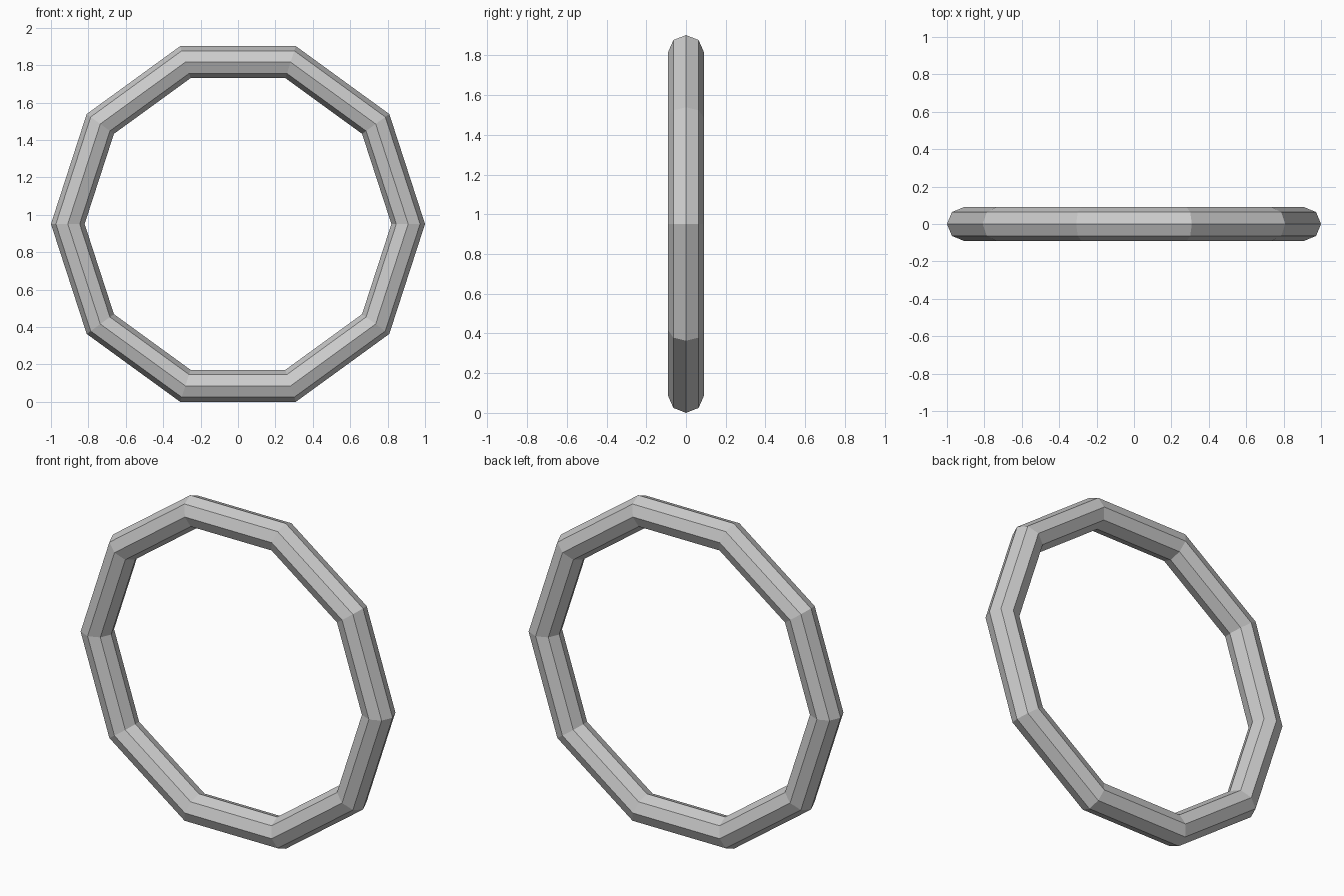
import bpy, math

if "Cube" in bpy.data.objects:
    bpy.data.objects.remove(bpy.data.objects["Cube"])

MAJOR, MINOR = 0.91, 0.09
SIDES = 10

# Upright ten-sided ring with an octagonal tube, resting on a flat side
centre_z = (MAJOR + MINOR) * math.sin(math.radians(72))
bpy.ops.mesh.primitive_torus_add(
    major_radius=MAJOR, minor_radius=MINOR,
    major_segments=SIDES, minor_segments=8,
    location=(0, 0, centre_z), rotation=(math.pi / 2, 0, 0))
ring = bpy.context.object
ring.name = "ring"
bpy.ops.object.transform_apply(location=True, rotation=True, scale=True)
bpy.ops.object.shade_flat()
